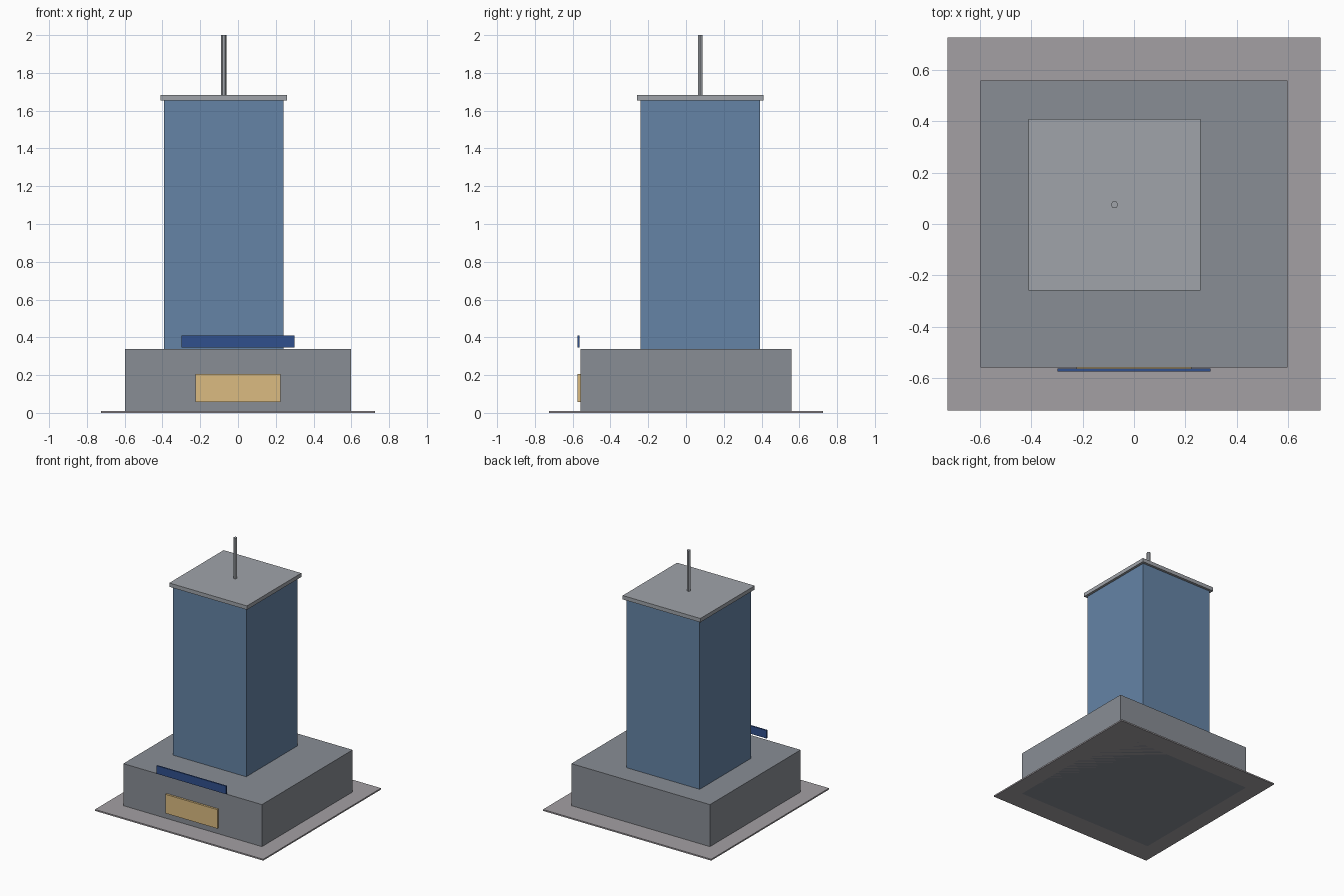
import bpy
import math

if "Cube" in bpy.data.objects:
    bpy.data.objects.remove(bpy.data.objects["Cube"])


def material(name, rgb):
    m = bpy.data.materials.new(name)
    m.diffuse_color = (*rgb, 1.0)
    m.use_nodes = True
    m.node_tree.nodes["Principled BSDF"].inputs["Base Color"].default_value = m.diffuse_color
    return m


def box(name, x, y, z, mat=None):
    """Box from (min, max) ranges on each axis."""
    bpy.ops.mesh.primitive_cube_add(size=1, location=[(a + b) / 2 for a, b in (x, y, z)])
    ob = bpy.context.object
    ob.name = name
    ob.scale = [b - a for a, b in (x, y, z)]
    bpy.ops.object.transform_apply(location=False, rotation=False, scale=True)
    if mat:
        ob.data.materials.append(mat)
    return ob


def around(centre, half):
    return (centre - half, centre + half)


glass = material("tower_blue", (0.13, 0.23, 0.38))
stone = material("podium_grey", (0.25, 0.27, 0.30))
paving = material("paving_grey", (0.37, 0.35, 0.37))
metal = material("roof_grey", (0.35, 0.37, 0.40))
warm = material("entrance_yellow", (0.71, 0.50, 0.22))
navy = material("sign_blue", (0.03, 0.08, 0.27))

# Tower axis is offset from the podium centre
CX, CY = -0.076, 0.075
PODIUM_TOP, TOWER_TOP, ROOF_TOP = 0.339, 1.654, 1.684

# Plaza and podium
box("plaza", around(0, 0.726), around(0, 0.726), (0, 0.011), paving)
box("podium", around(0, 0.598), around(0, 0.559), (0, PODIUM_TOP), stone)

# Tower and overhanging roof slab
box("tower", around(CX, 0.316), around(CY, 0.316), (PODIUM_TOP, TOWER_TOP), glass)
box("roof_slab", around(CX, 0.335), around(CY, 0.335), (TOWER_TOP, ROOF_TOP), metal)

# Six-sided mast
bpy.ops.mesh.primitive_cylinder_add(
    vertices=6, radius=0.0145, depth=2 - ROOF_TOP,
    location=(CX, CY, (2 + ROOF_TOP) / 2), rotation=(0, 0, math.radians(30)))
mast = bpy.context.object
mast.name = "mast"
mast.data.materials.append(metal)

# Front entrance panel and the sign board above it
box("entrance_panel", around(0, 0.225), (-0.575, -0.559), (0.058, 0.206), warm)
box("sign_board", around(0, 0.299), (-0.575, -0.564), (0.346, 0.409), navy)
